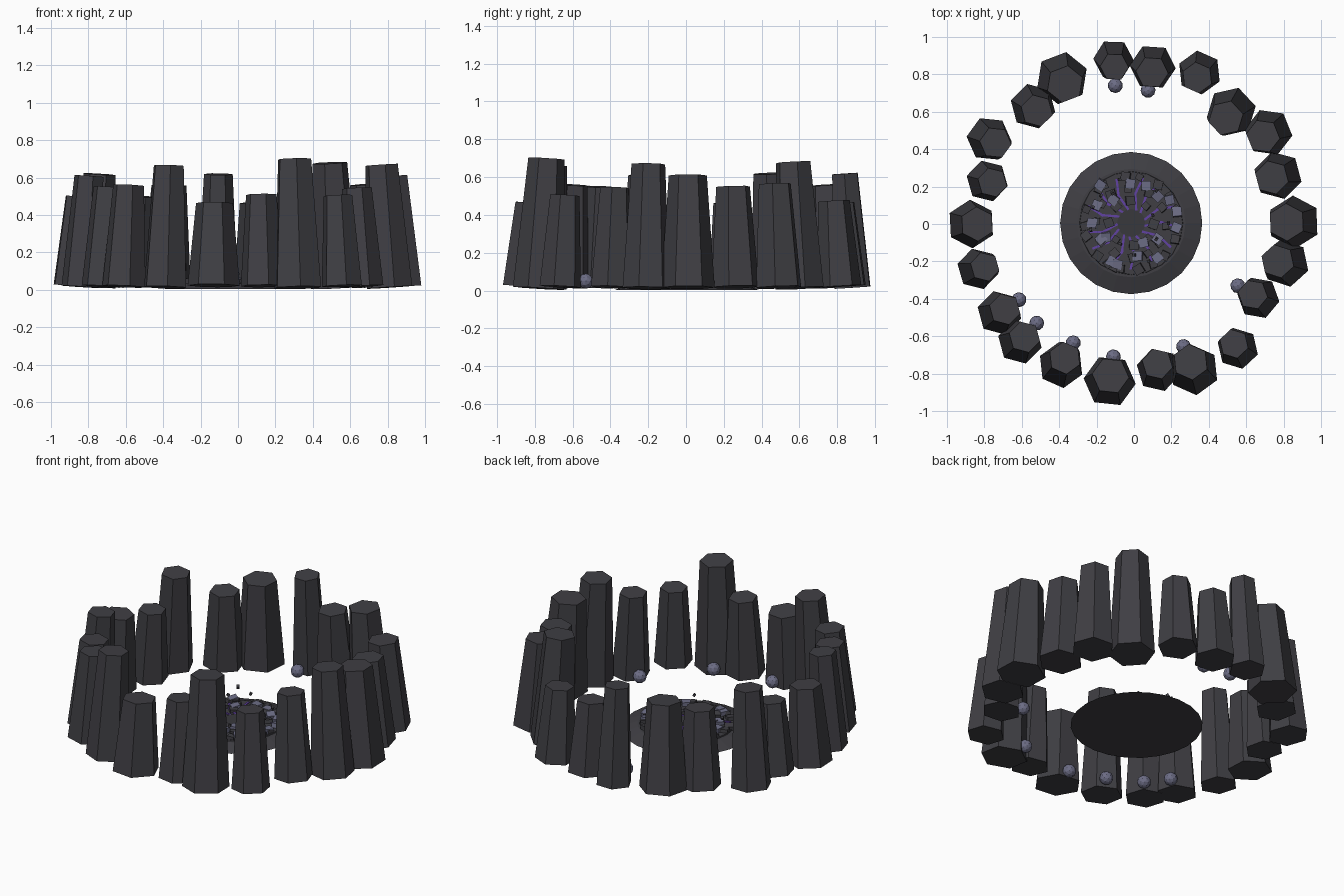
import bpy, bmesh, math, random
from mathutils import Matrix, Vector

if "Cube" in bpy.data.objects:
    bpy.data.objects.remove(bpy.data.objects["Cube"])

random.seed(7)


def material(name, rgb):
    m = bpy.data.materials.new(name)
    m.diffuse_color = (*rgb, 1)
    m.use_nodes = True
    m.node_tree.nodes["Principled BSDF"].inputs["Base Color"].default_value = m.diffuse_color
    return m


BASALT = material("dark_basalt", (0.050, 0.049, 0.057))
PALE = material("slate_blue_stone", (0.150, 0.152, 0.235))
GLOW = material("violet_crack", (0.120, 0.055, 0.360))
PIT = material("pit_stone", (0.040, 0.040, 0.046))


def finish(name, bm, mat):
    me = bpy.data.meshes.new(name)
    bm.to_mesh(me)
    bm.free()
    me.materials.append(mat)
    ob = bpy.data.objects.new(name, me)
    bpy.context.collection.objects.link(ob)
    return ob


def frustum(bm, sides, r1, r2, h, mat):
    bmesh.ops.create_cone(bm, cap_ends=True, segments=sides, radius1=r1, radius2=r2,
                          depth=h, matrix=mat @ Matrix.Translation((0, 0, h / 2)))


def box(bm, loc, size, spin, tilt=0.0):
    m = (Matrix.Translation(loc) @ Matrix.Rotation(spin, 4, 'Z')
         @ Matrix.Rotation(tilt, 4, 'X') @ Matrix.Diagonal((*size, 1)))
    bmesh.ops.create_cube(bm, size=1, matrix=m)


# Ring of hexagonal basalt columns: x, y, base radius, top height, spin in degrees
columns = [
    (-.11, .88, .108, .62, 28), (.10, .84, .123, .465, 26), (.35, .81, .118, .475, 6),
    (.52, .60, .134, .68, -17), (.72, .49, .128, .565, 22), (.77, .26, .130, .55, 15),
    (.855, .01, .142, .61, 2), (.81, -.21, .128, .67, 12), (.665, -.395, .114, .545, 20),
    (.555, -.665, .112, .505, 13), (.32, -.78, .136, .70, 6), (.13, -.78, .118, .51, 17),
    (-.13, -.84, .140, .465, 24), (-.39, -.755, .123, .665, 6), (-.61, -.63, .120, .56, 15),
    (-.72, -.475, .120, .55, 15), (-.835, -.24, .112, .61, 16), (-.87, 0, .130, .50, 3),
    (-.785, .23, .113, .465, 16), (-.775, .455, .121, .62, 24), (-.54, .63, .123, .50, 15),
    (-.385, .78, .141, .56, -9)]
for i, (x, y, r, top, spin) in enumerate(columns):
    bm = bmesh.new()
    axis = Vector((y, -x, 0)).normalized()          # lean toward the centre
    base = .021 - (top - .5) * .045
    m = (Matrix.Translation((x, y, base)) @ Matrix.Rotation(math.radians(-3.8), 4, -axis)
         @ Matrix.Rotation(math.radians(spin), 4, 'Z'))
    frustum(bm, 6, r, r * .71, top - base, m)
    finish(f"basalt_column_{i + 1}", bm, BASALT)

# Central mound: sloped skirt and raised cracked plate
CX, CY = -.015, .005
bm = bmesh.new()
frustum(bm, 24, .38, .29, .031, Matrix.Translation((CX, CY, .004)))
finish("central_mound", bm, BASALT)
bm = bmesh.new()
frustum(bm, 20, .28, .275, .022, Matrix.Translation((CX, CY, .02)))
finish("cracked_plate", bm, BASALT)
bm = bmesh.new()
frustum(bm, 16, .075, .075, .017, Matrix.Translation((CX, CY, .03)))
finish("pit_cover", bm, PIT)

# Violet cracks: two kinked strips running outward from the pit
bm = bmesh.new()
for i in range(13):
    a = i * math.tau / 13 + random.uniform(-.1, .1)
    for r, bend in ((.12, .25), (.20, -.25)):
        box(bm, (CX + r * math.cos(a), CY + r * math.sin(a), .044), (.10, .012, .007), a + bend)
finish("glowing_cracks", bm, GLOW)

# Pale stone blocks on the plate
bm = bmesh.new()
pale = [(-.18, .21), (-.02, .215), (.065, .205), (.125, .15), (.19, .13), (.23, .065),
        (.225, -.02), (-.11, .13), (-.20, .10), (-.225, .005), (-.15, -.07), (.05, -.10),
        (.125, -.08), (.125, -.18), (.02, -.17), (-.09, -.215), (-.12, -.20), (-.175, -.08)]
for x, y in pale:
    box(bm, (x, y, .053), (.05, .05, .028), math.atan2(y, x) + random.uniform(-.4, .4),
        random.uniform(-.25, .25))
finish("pale_blocks", bm, PALE)

# Dark rubble blocks between the pale ones
bm = bmesh.new()
for n, r in ((8, .12), (12, .185), (18, .25)):
    for i in range(n):
        a = i * math.tau / n + random.uniform(-.12, .12)
        s = random.uniform(.035, .052)
        box(bm, (CX + r * math.cos(a), CY + r * math.sin(a), .047), (s, s, .028),
            a + random.uniform(-.4, .4), random.uniform(-.2, .2))
finish("dark_rubble", bm, BASALT)

# Small chips hovering above the plate
bm = bmesh.new()
for i in range(11):
    a, r = i * 2.4, random.uniform(.1, .25)
    box(bm, (CX + r * math.cos(a), CY + r * math.sin(a), random.uniform(.08, .11)),
        (.015, .015, .015), a, .5)
box(bm, (-.115, .165, .165), (.017, .017, .017), .6, .5)
finish("floating_chips", bm, BASALT)

# Round stones at the inner feet of some columns
stones = [(-.10, .74), (.075, .715), (.555, -.33), (.265, -.655), (-.11, -.71),
          (-.325, -.635), (-.52, -.53), (-.615, -.405)]
for i, (x, y) in enumerate(stones):
    bm = bmesh.new()
    bmesh.ops.create_icosphere(bm, subdivisions=2, radius=.04,
                               matrix=Matrix.Translation((x, y, .05)) @ Matrix.Rotation(i, 4, 'Z'))
    finish(f"round_stone_{i + 1}", bm, PALE)
